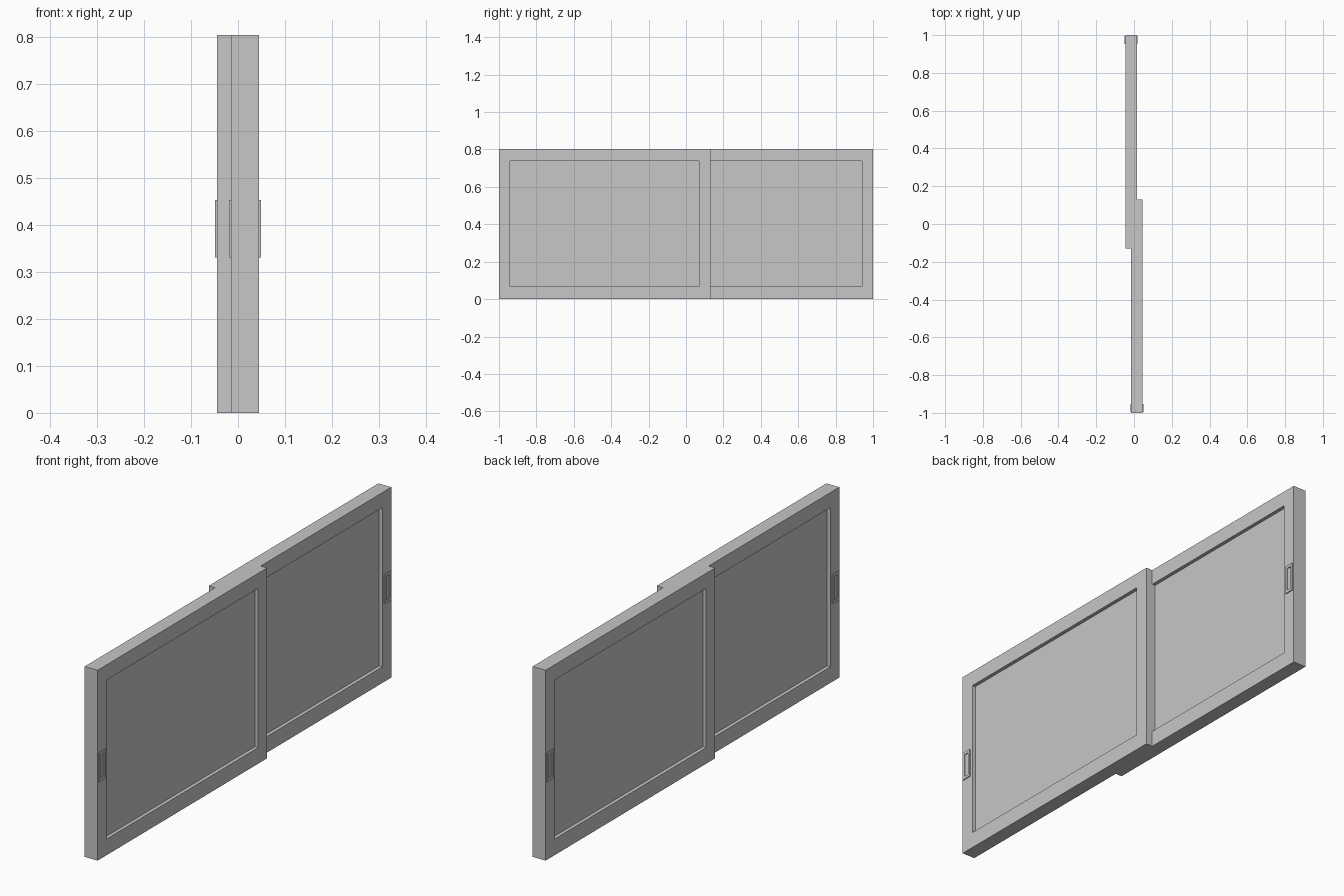
import bpy
import bmesh
from mathutils import Matrix, Vector

if "Cube" in bpy.data.objects:
    bpy.data.objects.remove(bpy.data.objects["Cube"], do_unlink=True)

grey = bpy.data.materials.new("light_grey")
grey.use_nodes = True
colour = (0.57, 0.57, 0.57, 1)
grey.diffuse_color = colour
grey.node_tree.nodes["Principled BSDF"].inputs["Base Color"].default_value = colour

HEIGHT = 0.803
HALF = 0.03       # half the thickness of a sash
RECESS = 0.015    # depth of the panel behind the frame face
RIM = 0.004       # how far a pull stands proud


def ring(name, x0, x1, outer, inner):
    """Rectangular ring in the YZ plane, from x0 to x1; each rect is (y0, y1, z0, z1)."""
    bm = bmesh.new()
    loops = []
    for x in (x0, x1):
        for y0, y1, z0, z1 in (outer, inner):
            corners = ((y0, z0), (y1, z0), (y1, z1), (y0, z1))
            loops.append([bm.verts.new((x, y, z)) for y, z in corners])
    out_a, in_a, out_b, in_b = loops
    for p, q in ((out_a, in_a), (in_a, in_b), (in_b, out_b), (out_b, out_a)):
        for i in range(4):
            j = (i + 1) % 4
            bm.faces.new((p[i], p[j], q[j], q[i]))
    return finish(name, bm)


def box(name, x0, x1, rect):
    y0, y1, z0, z1 = rect
    lo, hi = Vector((x0, y0, z0)), Vector((x1, y1, z1))
    bm = bmesh.new()
    bmesh.ops.create_cube(bm, size=1, matrix=Matrix.Translation((lo + hi) / 2)
                          @ Matrix.Diagonal((*(hi - lo), 1)))
    return finish(name, bm)


def finish(name, bm):
    bmesh.ops.recalc_face_normals(bm, faces=bm.faces)
    mesh = bpy.data.meshes.new(name)
    bm.to_mesh(mesh)
    bm.free()
    mesh.materials.append(grey)
    obj = bpy.data.objects.new(name, mesh)
    bpy.context.collection.objects.link(obj)
    return obj


def sash(side, name):
    """One sliding sash; side +1 sits at +x and reaches the front, -1 is its half-turn."""
    def span(a, b, z0, z1):
        return (*sorted((a * side, b * side)), z0, z1)

    x = 0.015 * side
    outer = span(-1, 0.13, 0, HEIGHT)
    opening = span(-0.94, 0.07, 0.068, 0.739)
    ring(name + "_frame", x - HALF, x + HALF, outer, opening)
    box(name + "_panel", x - HALF + RECESS, x + HALF - RECESS, opening)

    # Recessed finger pulls on both faces of the outer stile
    rim = span(-0.995, -0.953, 0.33, 0.453)
    hollow = span(-0.985, -0.963, 0.342, 0.441)
    for face, label in ((1, "left"), (-1, "right")):
        ring(f"{name}_{label}_pull", x + face * HALF, x + face * (HALF + RIM), rim, hollow)


sash(1, "front_sash")
sash(-1, "back_sash")
